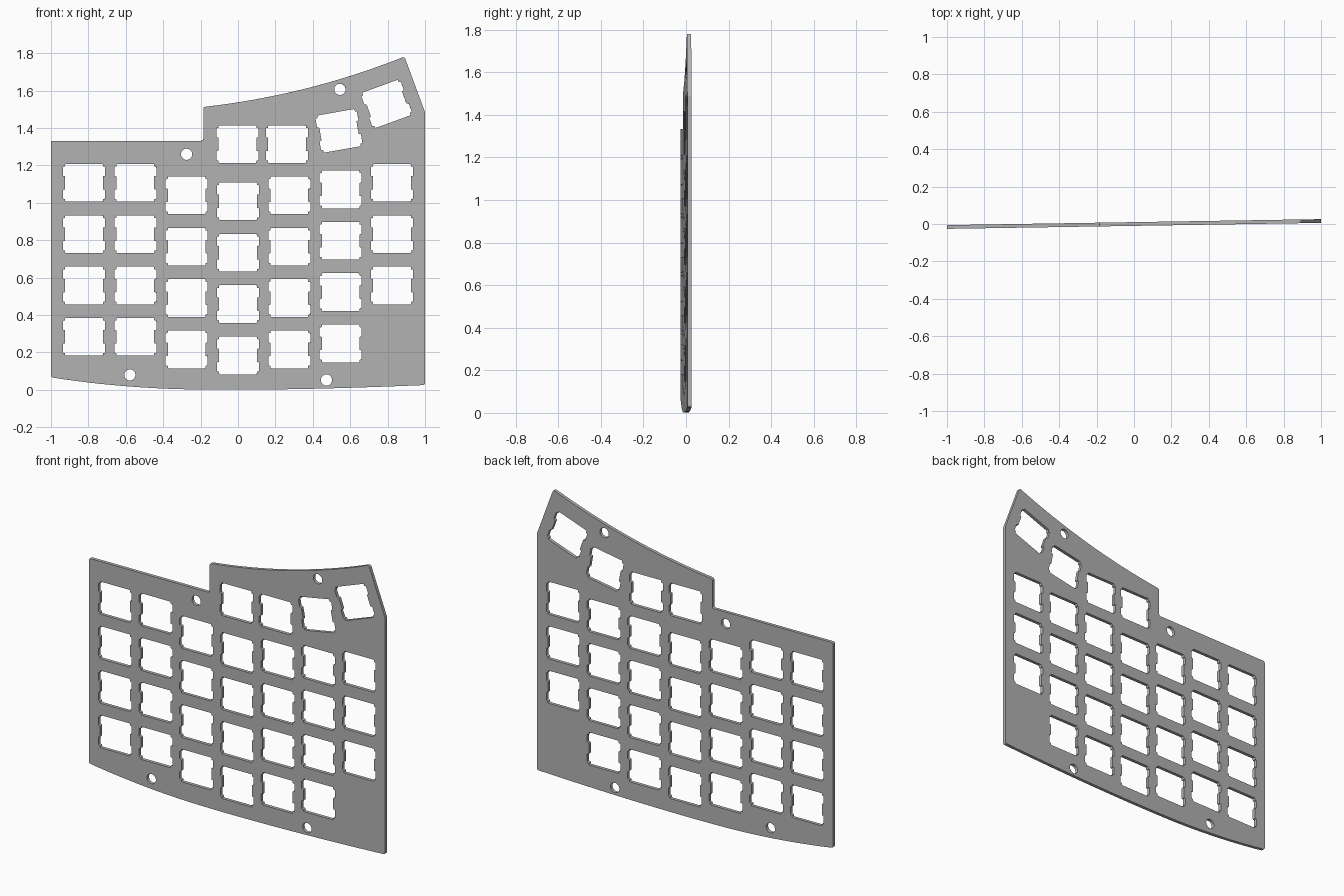
import bpy, bmesh
from math import sin, cos, pi, radians
from mathutils import Vector, Matrix

cube = bpy.data.objects.get("Cube")
if cube:
    bpy.data.objects.remove(cube, do_unlink=True)

PITCH = 0.2745          # key spacing
MM = PITCH / 19.05      # millimetre in model units
THICK = 0.02


def bezier(a, c, b, n=16):
    """Points of a quadratic arc from a to b, pulled towards c."""
    a, b, c = Vector(a), Vector(b), Vector(c)
    return [a * (1 - t) ** 2 + c * 2 * t * (1 - t) + b * t * t
            for t in (i / n for i in range(n + 1))]


def fillet(points, radius, steps=3):
    """Round every sharp corner of a closed polygon."""
    out = []
    for i, p in enumerate(points):
        u, v = points[i - 1] - p, points[(i + 1) % len(points)] - p
        if u.angle(v) > 2.6:
            out.append(p)
        else:
            out += bezier(p + u.normalized() * radius, p,
                          p + v.normalized() * radius, steps)
    return out


# Switch opening: a square with four side notches
quarter = [Vector(p) * MM for p in
           ((7, 2.5), (7.8, 2.5), (7.8, 6), (7, 6), (7, 7))]
right_half = [Vector((p.x, -p.y)) for p in reversed(quarter)] + quarter
opening = fillet(right_half + [-p for p in right_half], 0.005)


def key_hole(x, z, angle=0):
    turn = Matrix.Rotation(radians(angle), 2)
    return [turn @ p + Vector((x, z)) for p in opening]


def screw_hole(x, z, radius=0.03, n=32):
    return [Vector((x + radius * cos(2 * pi * i / n),
                    z + radius * sin(2 * pi * i / n))) for i in range(n)]


# Outer edge
bottom = bezier((-1, 0.067), (-0.6, 0.005), (-0.2, 0.002))
bottom += bezier((-0.2, 0.002), (0.3, -0.004), (1, 0.026))[1:]
top = bezier((0.89, 1.782), (0.369, 1.574), (-0.185, 1.513))
outline = bottom + [Vector((1, 1.485))] + top
outline += [Vector((-0.185, 1.332)), Vector((-1, 1.332))]
loops = [fillet(outline, 0.012)]

# Staggered key columns: top key height, number of keys
columns = [(1.107, 4), (1.107, 4), (1.04, 4), (1.008, 4),
           (1.04, 4), (1.072, 4), (1.107, 3)]
for i, (z, count) in enumerate(columns):
    loops += [key_hole((i - 3) * PITCH, z - k * PITCH) for k in range(count)]

# Thumb keys, fanned out
for key in ((-0.003, 1.314), (0.262, 1.314), (0.54, 1.385, 10), (0.794, 1.529, 20)):
    loops.append(key_hole(*key))

# Screw holes
for hole in ((-0.275, 1.26), (0.545, 1.607), (-0.578, 0.08), (0.473, 0.053)):
    loops.append(screw_hole(*hole))

# Filled and extruded plate
curve = bpy.data.curves.new("key_plate_profile", 'CURVE')
curve.dimensions = '2D'
curve.fill_mode = 'BOTH'
curve.extrude = THICK / 2
for loop in loops:
    spline = curve.splines.new('POLY')
    spline.points.add(len(loop) - 1)
    for point, p in zip(spline.points, loop):
        point.co = (p.x, p.y, 0, 1)
    spline.use_cyclic_u = True

helper = bpy.data.objects.new("plate_profile", curve)
bpy.context.collection.objects.link(helper)
bpy.context.view_layer.update()
mesh = bpy.data.meshes.new_from_object(
    helper.evaluated_get(bpy.context.evaluated_depsgraph_get()))
bpy.data.objects.remove(helper, do_unlink=True)

# Weld, stand upright and turn slightly
bm = bmesh.new()
bm.from_mesh(mesh)
bmesh.ops.remove_doubles(bm, verts=bm.verts, dist=0.0001)
bmesh.ops.recalc_face_normals(bm, faces=bm.faces)
bm.transform(Matrix.Rotation(0.016, 4, 'Z') @ Matrix.Rotation(pi / 2, 4, 'X'))
for face in bm.faces:
    face.smooth = False
    face.material_index = 0
bm.to_mesh(mesh)
bm.free()

grey = bpy.data.materials.new("plate_grey")
grey.use_nodes = True
colour = (0.45, 0.45, 0.45, 1)
grey.diffuse_color = colour
grey.node_tree.nodes["Principled BSDF"].inputs["Base Color"].default_value = colour
mesh.materials.clear()
mesh.materials.append(grey)
mesh.name = "key_plate"
plate = bpy.data.objects.new("key_plate", mesh)
bpy.context.collection.objects.link(plate)
